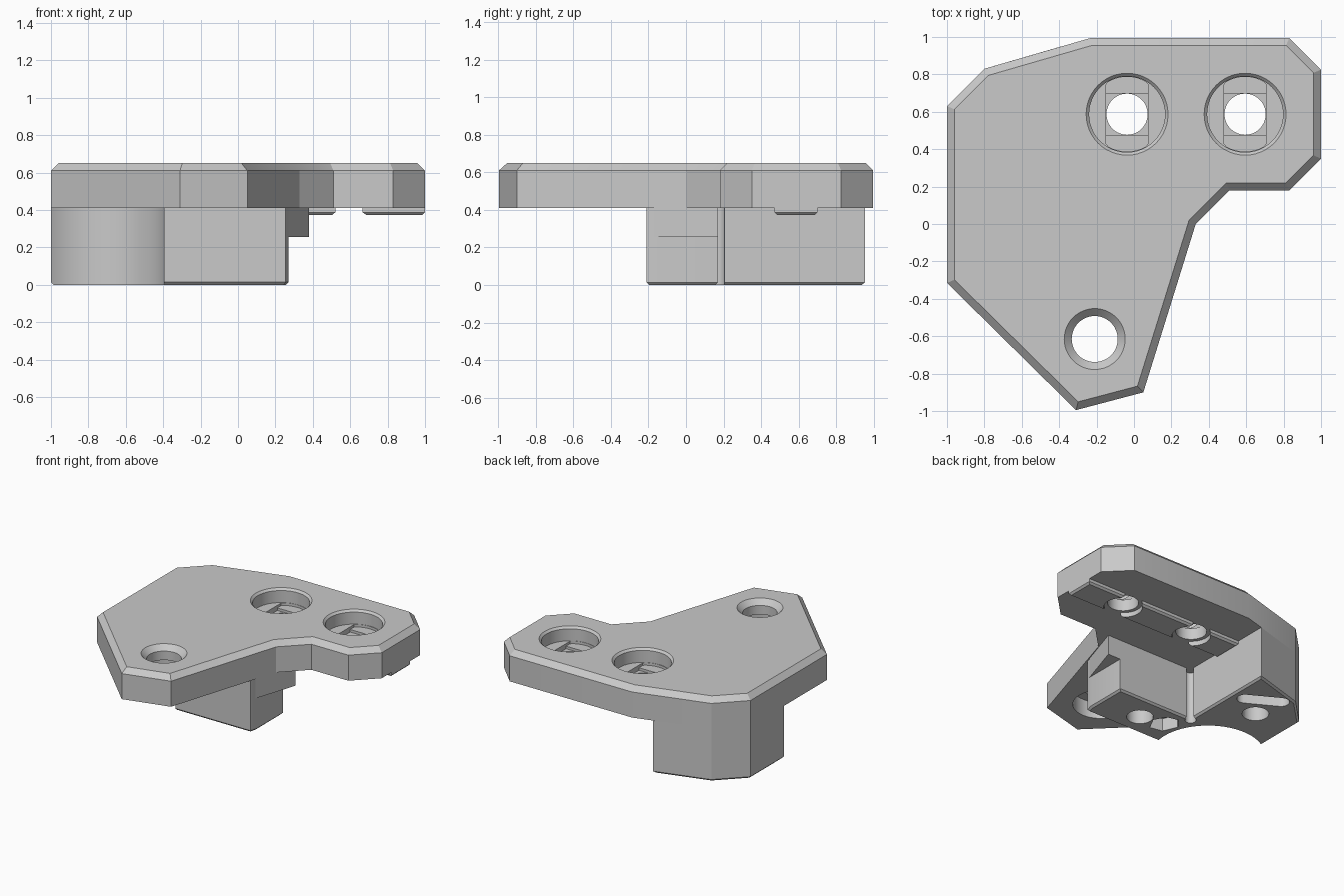
import bpy, bmesh, math
from mathutils import Vector

cube = bpy.data.objects.get("Cube")
if cube:
    bpy.data.objects.remove(cube, do_unlink=True)

grey = bpy.data.materials.new("plain_grey")
grey.use_nodes = True
COLOUR = (0.585, 0.585, 0.585, 1)
grey.diffuse_color = COLOUR
grey.node_tree.nodes["Principled BSDF"].inputs["Base Color"].default_value = COLOUR


def finish(name, bm):
    bmesh.ops.recalc_face_normals(bm, faces=bm.faces)
    mesh = bpy.data.meshes.new(name)
    bm.to_mesh(mesh)
    bm.free()
    mesh.materials.append(grey)
    obj = bpy.data.objects.new(name, mesh)
    bpy.context.collection.objects.link(obj)
    return obj


def prism(name, points, z0, z1, chamfer=0, edge_z=None):
    """Extruded outline, optionally chamfered around the rim at edge_z."""
    bm = bmesh.new()
    low = [bm.verts.new((x, y, z0)) for x, y in points]
    high = [bm.verts.new((x, y, z1)) for x, y in points]
    bm.faces.new(low)
    bm.faces.new(high)
    for i in range(len(low)):
        j = (i + 1) % len(low)
        bm.faces.new((low[i], low[j], high[j], high[i]))
    bmesh.ops.recalc_face_normals(bm, faces=bm.faces)
    if chamfer:
        rim = [e for e in bm.edges if all(abs(v.co.z - edge_z) < 1e-5 for v in e.verts)]
        bmesh.ops.bevel(bm, geom=rim, offset=chamfer, segments=1, affect='EDGES')
    return finish(name, bm)


def ring(cx, cy, r, n=48):
    return [(cx + r * math.cos(math.tau * i / n), cy + r * math.sin(math.tau * i / n))
            for i in range(n)]


def lathe(name, cx, cy, profile):
    """Solid of revolution from (radius, z) pairs."""
    bm = bmesh.new()
    loops = [[bm.verts.new((x, y, z)) for x, y in ring(cx, cy, r)] for r, z in profile]
    for low, high in zip(loops, loops[1:]):
        for i in range(len(low)):
            j = (i + 1) % len(low)
            bm.faces.new((low[i], low[j], high[j], high[i]))
    bm.faces.new(loops[0])
    bm.faces.new(loops[-1])
    return finish(name, bm)


def cut(obj, tool):
    mod = obj.modifiers.new("cut", 'BOOLEAN')
    mod.operation, mod.solver, mod.object = 'DIFFERENCE', 'EXACT', tool
    dg = bpy.context.evaluated_depsgraph_get()
    mesh = bpy.data.meshes.new_from_object(obj.evaluated_get(dg))
    obj.modifiers.clear()
    obj.data = mesh
    bpy.data.objects.remove(tool, do_unlink=True)


def box(cx, cy, hx, hy):
    return [(cx - hx, cy - hy), (cx + hx, cy - hy), (cx + hx, cy + hy), (cx - hx, cy + hy)]


BASE, TOP = 0.41, 0.65

# Top plate with chamfered rim
outline = [(-0.23, 0.995), (-0.8, 0.83), (-1, 0.63), (-1, -0.315), (-0.31, -0.995),
           (0.05, -0.9), (0.33, 0), (0.51, 0.18), (0.83, 0.18), (1, 0.35), (1, 0.825),
           (0.83, 0.995)]
plate = prism("top_plate", outline, BASE, TOP, 0.04, TOP)

# Two counterbored screw holes with stepped floors
screws = [(-0.037, 0.587), (0.594, 0.587)]
for cx, cy in screws:
    cut(plate, lathe("counterbore", cx, cy, [(0.203, 0.54), (0.203, 0.634), (0.229, 0.66)]))
    strip = [(max(cx - 0.112, min(cx + 0.112, x)), y) for x, y in ring(cx, cy, 0.2)]
    cut(plate, prism("floor_strip", strip, 0.52, 0.56))
    cut(plate, prism("floor_square", box(cx, cy, 0.112, 0.112), 0.5, 0.56))
    cut(plate, prism("screw_bore", ring(cx, cy, 0.11), 0.3, 0.58))

# Front through hole, countersunk above and counterbored below
cut(plate, lathe("front_hole", -0.21, -0.615,
                 [(0.2, 0.35), (0.2, 0.54), (0.123, 0.54), (0.123, 0.61), (0.173, 0.66)]))

# Locating rib under the plate, interrupted by the screw holes
rib = prism("locating_rib", box(0.31, 0.585, 0.69, 0.115), 0.373, BASE, 0.014, 0.373)
for cx, cy in screws:
    cut(rib, prism("rib_gap", ring(cx, cy, 0.138), 0.3, 0.5))

# Lower block with a concave scoop at its front corner
block_outline = [(-1, -0.21), (-1, 0.63), (-0.8, 0.83), (-0.38, 0.952), (-0.38, 0.17),
                 (0.27, 0.17), (0.27, -0.155), (0.255, -0.21)]
block = prism("lower_block", block_outline, 0, BASE, 0.014, 0)
cut(block, prism("scoop", ring(-0.785, -0.12, 0.4, 64), -0.1, 0.5))

# Corner relief and blind pilot holes
cut(block, prism("corner_relief", ring(-0.385, 0.165, 0.04, 24), -0.1, 0.5))
for cx, cy in [(-0.08, -0.03), (-0.68, 0.53)]:
    cut(block, prism("pilot_hole", ring(cx, cy, 0.095, 32), -0.1, 0.3))

# Pockets in the underside
cut(block, prism("hex_pocket", [(-0.38, 0.03), (-0.33, -0.08), (-0.23, -0.1), (-0.18, 0.0),
                                (-0.23, 0.09), (-0.32, 0.11)], -0.1, 0.1))
along = Vector((-0.87, 0.49))
side = Vector((0.49, 0.87))
mid = Vector((-0.6, 0.71))
slot = []
for sign in (1, -1):
    for i in range(9):
        t = math.radians(-90 + 180 * i / 8)
        p = mid + sign * (along * (0.13 + 0.06 * math.cos(t)) + side * 0.06 * math.sin(t))
        slot.append((p.x, p.y))
cut(block, prism("slot_pocket", slot, -0.1, 0.1))

# Wedge step beside the block
step = prism("wedge_step", [(0.27, -0.17), (0.38, 0.17), (0.27, 0.17)], 0.255, BASE)

# Keep flat faces crisp and round walls smooth
bpy.ops.object.select_all(action='DESELECT')
for obj in (plate, rib, block, step):
    obj.select_set(True)
bpy.context.view_layer.objects.active = plate
bpy.ops.object.shade_smooth_by_angle(angle=math.radians(25))
